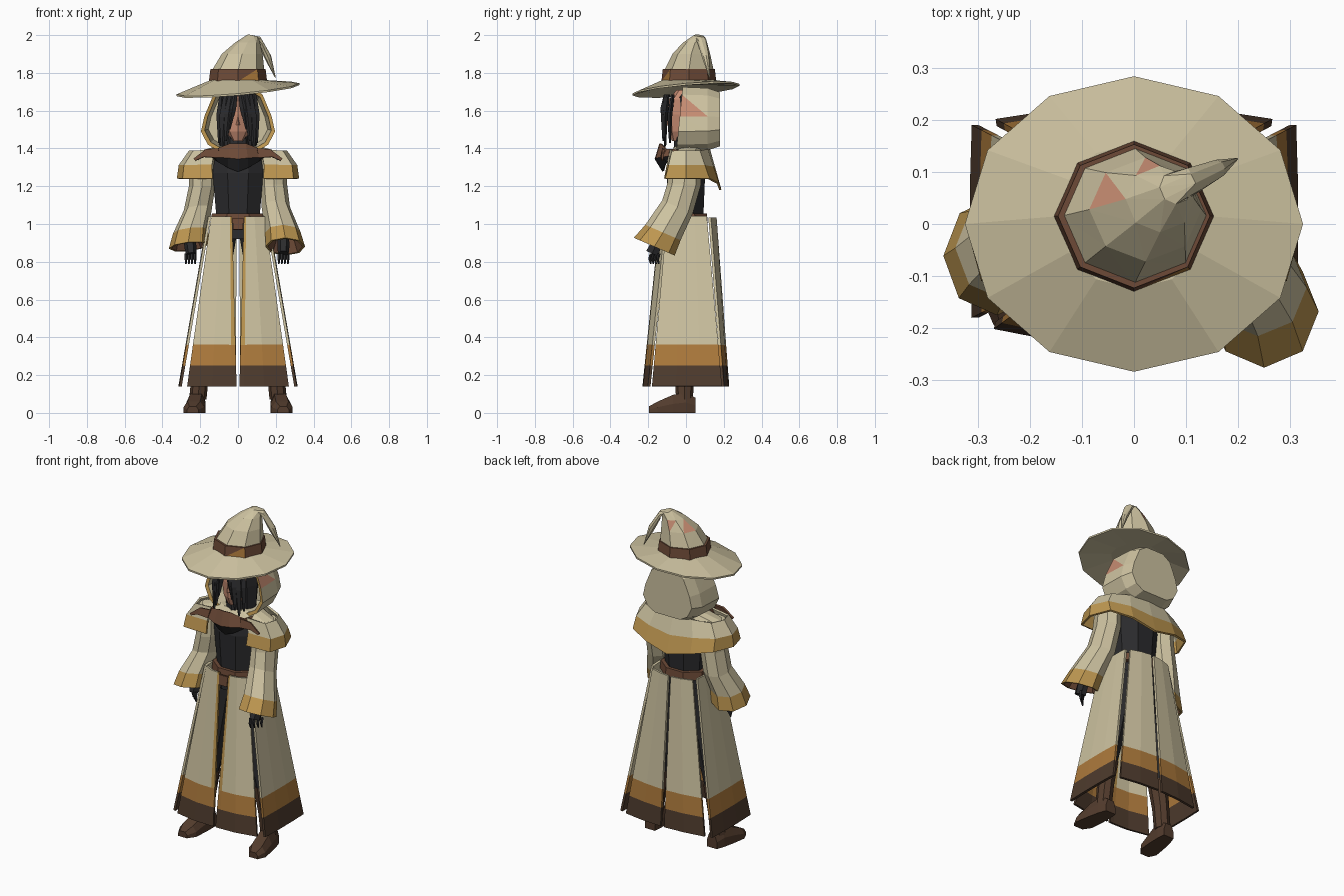
import bpy, bmesh, math
from mathutils import Vector

if "Cube" in bpy.data.objects:
    bpy.data.objects.remove(bpy.data.objects["Cube"])

NAMES = ["cream", "gold", "orange", "dark_brown", "brown", "black", "skin", "boot_brown"]
CREAM, GOLD, ORANGE, DARK, BROWN, BLACK, SKIN, BOOT = range(8)
SRGB = ["cdc2a0", "bd9650", "ad7a3c", "4e3b2d", "6d4a37", "2b2b2d", "c68c72", "533c2d"]


def linear(h):
    c = [int(h[i:i + 2], 16) / 255 for i in (0, 2, 4)]
    return [((v + 0.055) / 1.055) ** 2.4 for v in c] + [1]


MATS = []
for n, h in zip(NAMES, SRGB):
    m = bpy.data.materials.new(n)
    m.diffuse_color = linear(h)
    m.use_nodes = True
    m.node_tree.nodes["Principled BSDF"].inputs["Base Color"].default_value = m.diffuse_color
    MATS.append(m)


def finish(name, bm, thick=0):
    bmesh.ops.recalc_face_normals(bm, faces=bm.faces)
    me = bpy.data.meshes.new(name)
    bm.to_mesh(me)
    bm.free()
    for m in MATS:
        me.materials.append(m)
    ob = bpy.data.objects.new(name, me)
    bpy.context.collection.objects.link(ob)
    if thick:
        mod = ob.modifiers.new("thickness", 'SOLIDIFY')
        mod.thickness, mod.offset = thick, 0
    return ob


def ring(c, rx, ry, n=8, axis=(0, 0, 1), phase=0.0):
    q = Vector((0, 0, 1)).rotation_difference(Vector(axis))
    return [Vector(c) + q @ Vector((rx * math.cos(a), ry * math.sin(a), 0))
            for a in (math.tau * (i + phase) / n for i in range(n))]


def loft(name, rings, mats, closed=True, caps=(None, None), thick=0, patches=()):
    """Skin rows of points; mats gives one colour per band, patches recolour single triangles."""
    bm = bmesh.new()
    vs = [[bm.verts.new(p) for p in r] for r in rings]
    n = len(rings[0])
    for k in range(len(rings) - 1):
        for i in range(n if closed else n - 1):
            j = (i + 1) % n
            f = bm.faces.new((vs[k][i], vs[k][j], vs[k + 1][j], vs[k + 1][i]))
            f.material_index = mats[k] if isinstance(mats, (list, tuple)) else mats
    for row, cap in ((vs[0], caps[0]), (vs[-1], caps[1])):
        if cap is not None:
            bm.faces.new(row).material_index = cap
    if patches:
        bmesh.ops.triangulate(bm, faces=bm.faces)
        for target, mat in patches:
            near = min(bm.faces, key=lambda f: (f.calc_center_median() - Vector(target)).length)
            near.material_index = mat
    return finish(name, bm, thick)


def mirrored(half):
    return half + [(-x, y, z) for x, y, z in reversed(half) if x > 0]


# hat brim, tilted towards the front left
rim = ring((0, 0, 0), 0.325, 0.284, 12)
rim = [Vector((p.x, p.y, 1.716 + 0.09 * p.x + 0.09 * p.y)) for p in rim]
low = [p - Vector((0, 0, 0.01)) for p in rim]
loft("hat_brim", [ring((0, 0.015, 1.762), 0.145, 0.14, 12), rim, low,
                  ring((0, 0.015, 1.735), 0.14, 0.135, 12)], CREAM, caps=(CREAM, CREAM))
# hat band and crown with a drooping tip
loft("hat_band", [ring((0, 0.015, 1.755), 0.154, 0.145), ring((0, 0.015, 1.82), 0.146, 0.138)],
     BROWN, caps=(BROWN, BROWN), patches=[((0.1, -0.08, 1.78), ORANGE)])
loft("hat_crown", [ring((0, 0.015, 1.81), 0.14, 0.132), ring((0.022, 0.028, 1.9), 0.108, 0.1),
                   ring((0.05, 0.048, 1.96), 0.066, 0.064),
                   ring((0.08, 0.07, 1.993), 0.032, 0.032, axis=(0.3, 0.15, 1)),
                   ring((0.115, 0.085, 1.965), 0.028, 0.026, axis=(0.8, 0.4, 0)),
                   ring((0.16, 0.105, 1.88), 0.02, 0.018, axis=(0.8, 0.4, -1.2)),
                   ring((0.198, 0.125, 1.775), 0.002, 0.002, axis=(0.8, 0.4, -1.5))],
     CREAM, caps=(CREAM, CREAM),
     patches=[((-0.045, 0.065, 1.93), SKIN), ((0.04, 0.115, 1.93), SKIN)])


# hood with a gold rim and a hollow front
def hood_ring(y, s, lean=0.0):
    half = [(0.1, 1.385), (0.16, 1.42), (0.196, 1.49), (0.178, 1.57), (0.13, 1.685), (0.07, 1.725)]
    return [Vector((x * s, y + lean * (z - 1.55), 1.55 + (z - 1.55) * s))
            for x, z in half + [(-x, z) for x, z in reversed(half)]]


loft("hood", [hood_ring(0.1, 0.8), hood_ring(-0.03, 0.9, 0.1), hood_ring(-0.035, 1, 0.1),
              hood_ring(0.115, 0.97), hood_ring(0.18, 0.84)],
     [CREAM, GOLD, CREAM, CREAM], caps=(CREAM, CREAM),
     patches=[((0.175, 0.01, 1.59), SKIN), ((0.165, 0.06, 1.61), SKIN)])

# head, neck and hair
loft("head", [ring((0, -0.04, 1.44), 0.03, 0.035), ring((0, -0.025, 1.49), 0.062, 0.07),
              ring((0, -0.015, 1.58), 0.08, 0.085), ring((0, -0.01, 1.66), 0.08, 0.08),
              ring((0, 0, 1.71), 0.05, 0.05)], SKIN, caps=(SKIN, SKIN))
loft("nose", [ring((0, -0.09, 1.525), 0.012, 0.018, 4), ring((0, -0.09, 1.58), 0.004, 0.008, 4)],
     SKIN, caps=(SKIN, SKIN))
loft("neck", [ring((0, 0, 1.34), 0.075, 0.07), ring((0, -0.01, 1.47), 0.055, 0.05)], BLACK)
loft("hair_back", [ring((0, 0.03, 1.4), 0.1, 0.06), ring((0, 0.03, 1.55), 0.11, 0.08),
                   ring((0, 0.025, 1.67), 0.1, 0.08), ring((0, 0.02, 1.71), 0.05, 0.05)],
     BLACK, caps=(BLACK, BLACK))


def lock(name, a, b, w):
    a, b = Vector(a), Vector(b)
    mid = (a + b) / 2 + Vector((0, -0.008, 0.02))
    loft(name, [ring(a, w * 0.6, 0.01, 4), ring(mid, w, 0.013, 4), ring(b, w * 0.25, 0.005, 4)],
         BLACK, caps=(BLACK, BLACK))


for s, side in ((-1, "left"), (1, "right")):
    for i, (x0, x1, y, z1, w) in enumerate([(0.015, 0.045, -0.122, 1.5, 0.02),
                                            (0.035, 0.065, -0.12, 1.44, 0.025),
                                            (0.06, 0.085, -0.11, 1.41, 0.027),
                                            (0.085, 0.1, -0.085, 1.43, 0.022)]):
        lock(f"{side}_hair_lock_{i}", (s * x0, y + 0.015, 1.685), (s * x1, y, z1), w)

# scarf folds and shoulder flaps
top = mirrored([(0.13, -0.02, 1.39), (0.11, -0.1, 1.395), (0.04, -0.13, 1.425), (0, -0.135, 1.425)])
mid = mirrored([(0.15, -0.03, 1.37), (0.125, -0.12, 1.355), (0.05, -0.155, 1.35), (0, -0.16, 1.345)])
end = mirrored([(0.13, -0.02, 1.35), (0.1, -0.1, 1.33), (0.05, -0.115, 1.3), (0, -0.12, 1.28)])
loft("scarf", [top, mid, end], [BROWN, BLACK], closed=False, thick=0.012)
for s in (-1, 1):
    loft("scarf_flap", [[(s * 0.1, -0.12, 1.4), (s * 0.11, -0.13, 1.35)],
                        [(s * 0.17, -0.12, 1.395), (s * 0.18, -0.13, 1.355)],
                        [(s * 0.235, -0.125, 1.345), (s * 0.225, -0.125, 1.335)]],
         BROWN, closed=False, thick=0.012)

# shoulder mantle, open at the front and pointed at the back
m_top = mirrored([(0.12, -0.08, 1.395), (0.235, -0.07, 1.385), (0.255, 0, 1.385),
                  (0.22, 0.07, 1.385), (0.12, 0.11, 1.395), (0, 0.12, 1.4)])
m_bot = mirrored([(0.135, -0.11, 1.24), (0.29, -0.105, 1.24), (0.318, 0, 1.24),
                  (0.27, 0.12, 1.24), (0.15, 0.17, 1.215), (0, 0.182, 1.18)])
m_mid = [Vector(a).lerp(Vector(b), 0.52) + Vector((a[0] * 0.08, 0, 0)) for a, b in zip(m_top, m_bot)]
loft("mantle", [m_top, m_mid, m_bot], [CREAM, GOLD], closed=False, thick=0.012)
loft("mantle_collar", [ring((0, 0, 1.375), 0.245, 0.085, 12), ring((0, 0.02, 1.41), 0.12, 0.08, 12)],
     CREAM, caps=(BLACK, CREAM))

# torso, belt and buckle
loft("torso", [ring((0, 0, 0.92), 0.125, 0.1, 8, phase=0.5), ring((0, 0, 1.05), 0.125, 0.1, 8, phase=0.5),
               ring((0, 0, 1.27), 0.145, 0.11, 8, phase=0.5), ring((0, 0, 1.38), 0.13, 0.085, 8, phase=0.5)],
     BLACK, caps=(BLACK, BLACK))
loft("belt", [ring((0, 0, 1.005), 0.155, 0.125, 8, phase=0.5), ring((0, 0, 1.055), 0.15, 0.12, 8, phase=0.5)],
     BROWN, caps=(BROWN, BROWN))
loft("belt_drop", [[(-0.03, -0.135, 1.03), (0.03, -0.135, 1.03)], [(-0.025, -0.14, 0.97), (0.025, -0.14, 0.97)]],
     BROWN, closed=False, thick=0.012)


# skirt panels with two hem stripes
def panel(name, tl, tr, bl, br, cols, bulge, trim=False):
    rows = []
    for z in (tl[2], 0.36, 0.25, 0.14):
        v = (tl[2] - z) / (tl[2] - 0.14)
        a, b = Vector(tl).lerp(Vector(bl), v), Vector(tr).lerp(Vector(br), v)
        rows.append([a.lerp(b, u) + Vector(bulge) * 4 * u * (1 - u) for u in cols])
    ob = loft(name, rows, [CREAM, ORANGE, DARK], closed=False, thick=0.014)
    if trim:  # gold inner edge
        ob.data.polygons[0].material_index = GOLD


for s, side in ((-1, "left"), (1, "right")):
    panel(side + "_front_skirt", (s * 0.032, -0.13, 1.04), (s * 0.14, -0.1, 1.04), (s * 0.008, -0.222, 0.14),
          (s * 0.268, -0.195, 0.14), (0, 0.1, 0.5, 1), (0, -0.012, 0), True)
    panel(side + "_back_skirt", (s * 0.008, 0.155, 1.035), (s * 0.135, 0.125, 1.035), (s * 0.012, 0.222, 0.14),
          (s * 0.265, 0.195, 0.14), (0, 0.5, 1), (0, 0.006, 0))
    panel(side + "_side_skirt", (s * 0.15, -0.1, 1.04), (s * 0.15, 0.11, 1.04), (s * 0.305, -0.18, 0.14),
          (s * 0.305, 0.19, 0.14), (0, 0.35, 0.7, 1), (s * 0.004, 0, 0))
    # legs and boots
    loft(side + "_leg", [ring((s * 0.07, 0, 0.95), 0.065, 0.075), ring((s * 0.14, -0.015, 0.52), 0.058, 0.06),
                         ring((s * 0.19, -0.01, 0.3), 0.045, 0.05)], BLACK)
    loft(side + "_boot_shaft", [ring((s * 0.178, -0.01, 0.36), 0.055, 0.058), ring((s * 0.2, -0.008, 0.2), 0.046, 0.05),
                                ring((s * 0.213, -0.008, 0.07), 0.046, 0.045)], BOOT, caps=(BOOT, BOOT))
    foot = []
    for y, w, h in ((0.05, 0.034, 0.08), (0, 0.045, 0.11), (-0.07, 0.052, 0.095), (-0.15, 0.055, 0.06), (-0.195, 0.03, 0.035)):
        cx = s * (0.216 - 0.12 * y)
        foot.append([(cx + a * w, y, b * h) for a, b in ((-1, 0), (-1, 0.5), (-0.6, 1), (0.6, 1), (1, 0.5), (1, 0))])
    loft(side + "_boot", foot, BOOT, caps=(BOOT, BOOT))

# bell sleeves and gloved hands, one arm swung further forward
ARMS = [("left", -1, [(-0.185, 0, 1.37), (-0.19, 0, 1.2), (-0.212, 0, 1.08)], (-0.25, -0.045, 0.96), (-0.262, -0.06, 0.88), (-0.1, 0.2, 0.95)),
        ("right", 1, [(0.185, 0, 1.37), (0.19, -0.01, 1.21), (0.2, -0.045, 1.09)], (0.238, -0.122, 0.955), (0.25, -0.168, 0.88), (0, 0.4, 0.92))]
for side, s, (a, b, c), d, e, ax in ARMS:
    up = Vector(ax).normalized()
    e = Vector(e)
    loft(side + "_sleeve", [ring(a, 0.065, 0.08), ring(b, 0.07, 0.09), ring(c, 0.075, 0.088, axis=up),
                            ring(d, 0.094, 0.102, axis=up), ring(e, 0.105, 0.118, axis=up),
                            ring(e, 0.092, 0.104, axis=up), ring(e + up * 0.1, 0.05, 0.06, axis=up)],
         [CREAM, CREAM, CREAM, GOLD, GOLD, BROWN], caps=(CREAM, BLACK))
    p = e + Vector((-s * 0.01, 0.005, 0))
    loft(side + "_glove", [ring(p + up * 0.09, 0.03, 0.03, 6, up), ring(p, 0.032, 0.035, 6, up),
                           ring(p - up * 0.04, 0.028, 0.04, 6, up)], BLACK, caps=(BLACK, BLACK))
    for i in range(4):
        q = p + Vector((s * (i - 1.5) * 0.016, (i - 1.5) * 0.014, -0.035))
        loft(f"{side}_finger_{i}", [ring(q, 0.009, 0.009, 5), ring(q + Vector((0, -0.008, -0.03)), 0.008, 0.008, 5),
                                    ring(q + Vector((0, -0.002, -0.058)), 0.004, 0.004, 5)], BLACK, caps=(BLACK, BLACK))
